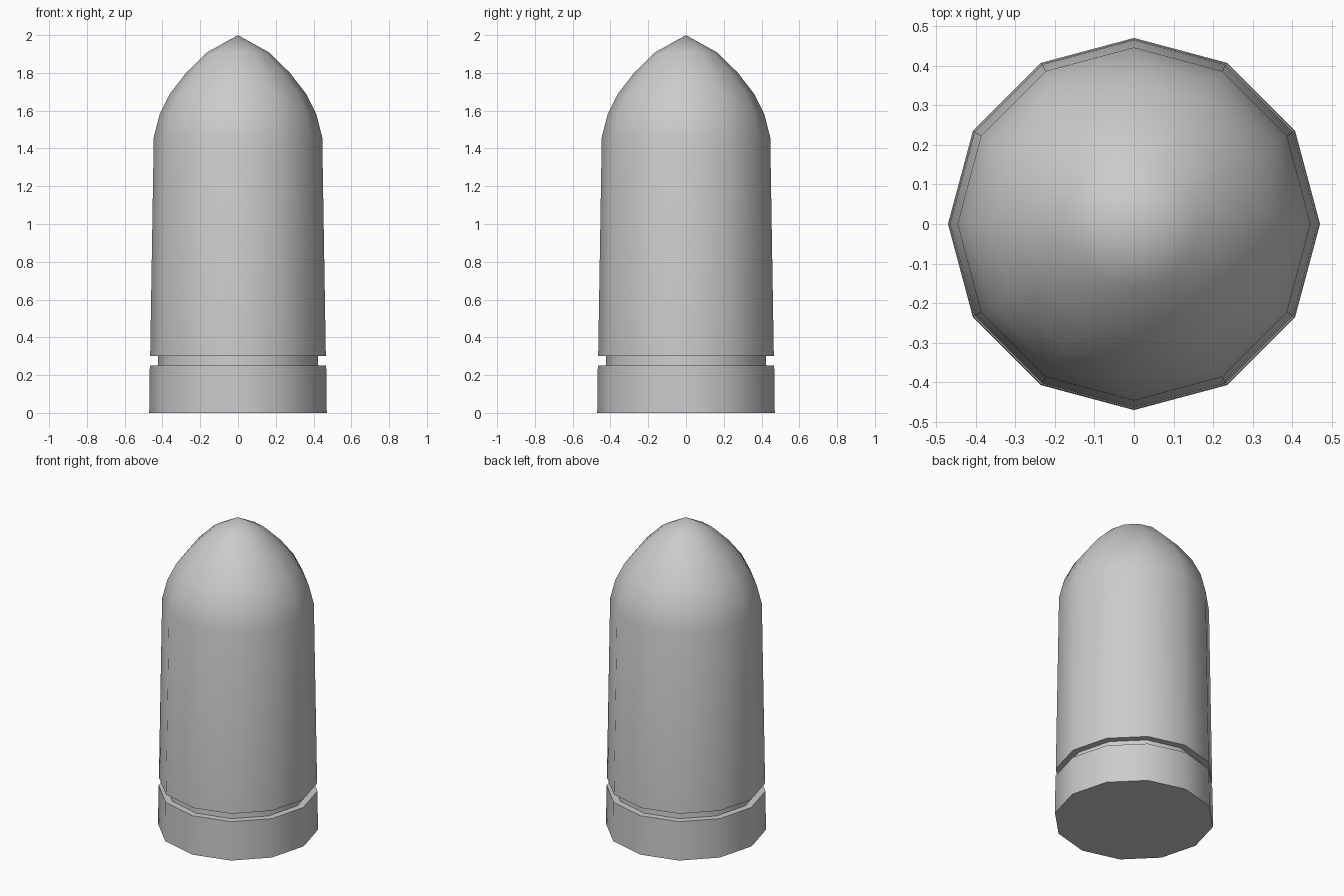
import bpy, bmesh, math

if "Cube" in bpy.data.objects:
    bpy.data.objects.remove(bpy.data.objects["Cube"])

SIDES = 12

# Radius and height of each ring, from base to just below the tip
profile = [(0.47, 0.0), (0.467, 0.25),             # base band
           (0.425, 0.25), (0.423, 0.30),           # groove
           (0.465, 0.30), (0.446, 1.46),           # tapered body
           (0.415, 1.58), (0.36, 1.69), (0.275, 1.80), (0.165, 1.908)]  # nose
TIP_Z = 2.0


def lathe(name, rings, tip_z):
    bm = bmesh.new()
    loops = []
    for r, z in rings:
        angles = [2 * math.pi * i / SIDES for i in range(SIDES)]
        loops.append([bm.verts.new((r * math.cos(a), r * math.sin(a), z)) for a in angles])
    bm.faces.new(loops[0][::-1])
    for low, high in zip(loops, loops[1:]):
        for i in range(SIDES):
            j = (i + 1) % SIDES
            bm.faces.new((low[i], low[j], high[j], high[i]))
    # Pointed tip
    tip = bm.verts.new((0, 0, tip_z))
    for i in range(SIDES):
        bm.faces.new((loops[-1][i], loops[-1][(i + 1) % SIDES], tip))
    bmesh.ops.recalc_face_normals(bm, faces=bm.faces)
    mesh = bpy.data.meshes.new(name)
    bm.to_mesh(mesh)
    bm.free()
    obj = bpy.data.objects.new(name, mesh)
    bpy.context.collection.objects.link(obj)
    return obj


body = lathe("bullet_body", profile, TIP_Z)
bpy.context.view_layer.objects.active = body
body.select_set(True)
bpy.ops.object.shade_smooth_by_angle(angle=math.radians(40))
